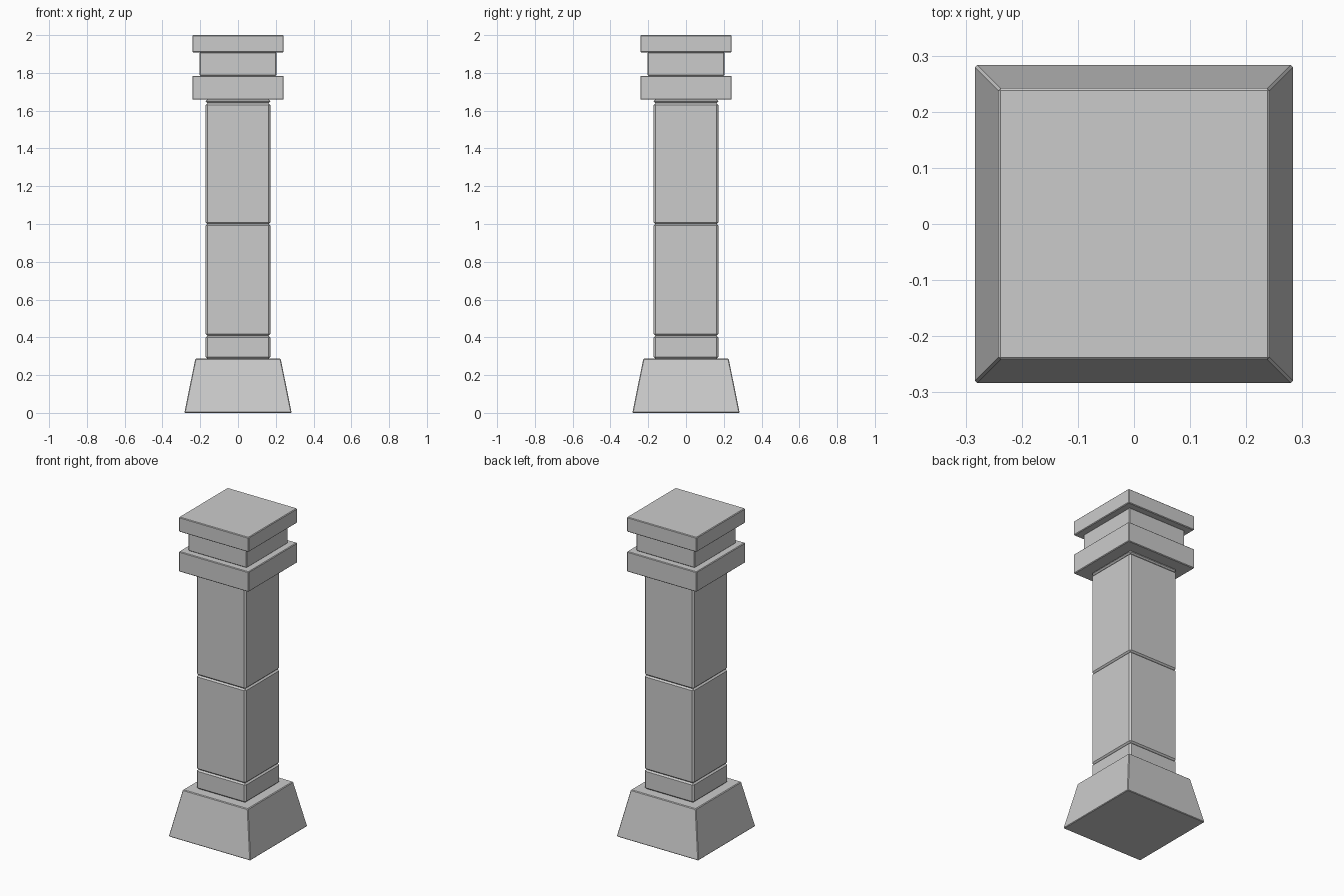
import bpy, bmesh

if "Cube" in bpy.data.objects:
    bpy.data.objects.remove(bpy.data.objects["Cube"])


def block(name, z0, z1, half, top_half=None, bevel=0.004):
    """Square block between two heights, optionally tapered, with chamfered edges."""
    top_half = half if top_half is None else top_half
    bm = bmesh.new()
    bmesh.ops.create_cube(bm, size=2)
    for v in bm.verts:
        h, z = (top_half, z1) if v.co.z > 0 else (half, z0)
        v.co = (v.co.x * h, v.co.y * h, z)
    mesh = bpy.data.meshes.new(name)
    bm.to_mesh(mesh)
    bm.free()
    ob = bpy.data.objects.new(name, mesh)
    bpy.context.collection.objects.link(ob)
    mod = ob.modifiers.new("chamfer", 'BEVEL')
    mod.width = bevel
    mod.segments = 1
    mod.limit_method = 'ANGLE'
    return ob


# Tapered plinth
block("plinth", 0.0, 0.287, 0.284, 0.226)

# Shaft stones, whose chamfers meet as V grooves
joints = [0.287, 0.408, 1.0, 1.64]
for i, (a, b) in enumerate(zip(joints, joints[1:])):
    block(f"shaft_stone_{i + 1}", a, b, 0.171, bevel=0.009)
block("shaft_collar", 1.64, 1.66, 0.171, bevel=0.008)

# Capital: lower slab, recessed neck, top slab
block("capital_lower_slab", 1.658, 1.784, 0.242)
block("capital_neck", 1.784, 1.908, 0.203)
block("capital_top_slab", 1.908, 2.0, 0.242)
